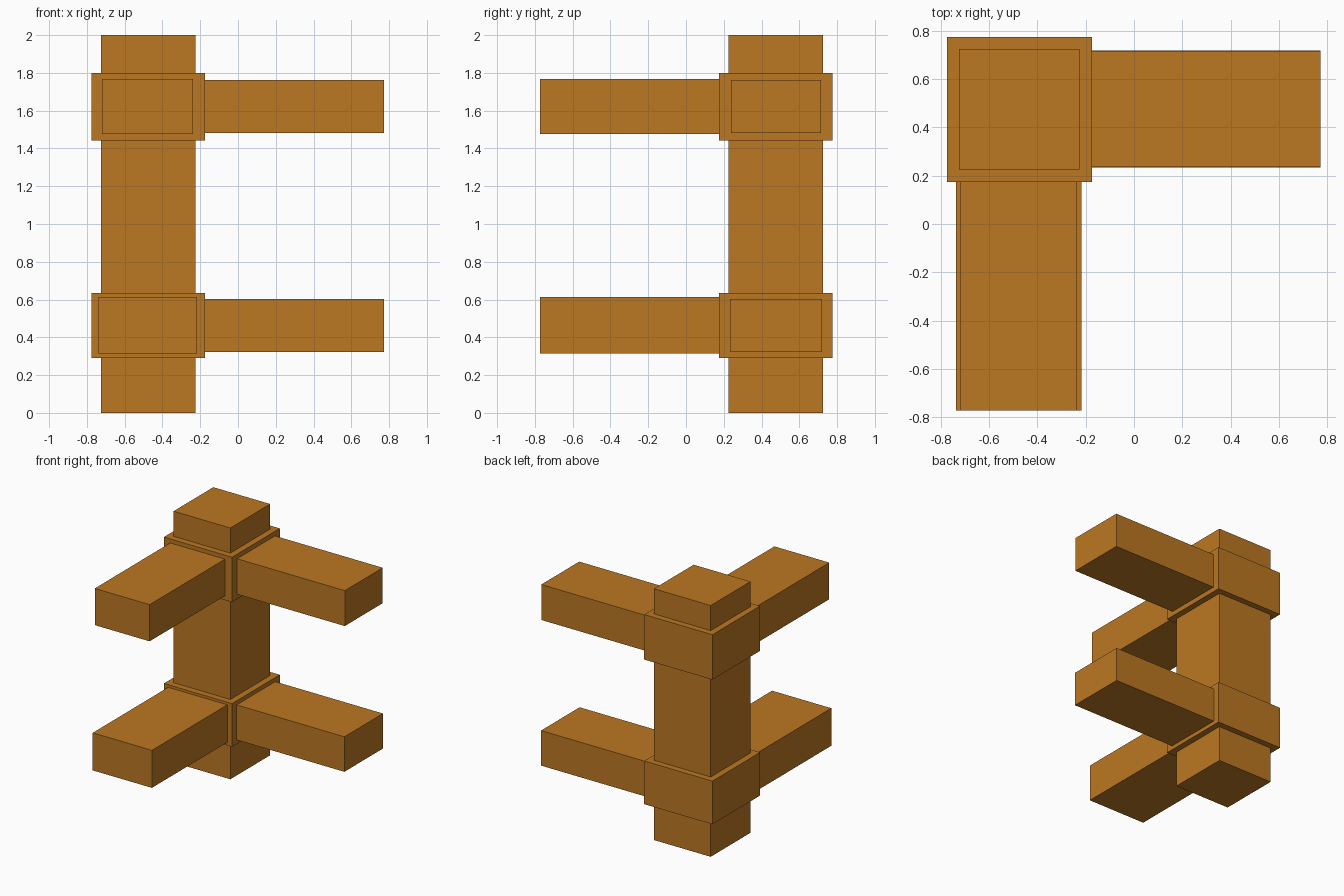
import bpy

if "Cube" in bpy.data.objects:
    bpy.data.objects.remove(bpy.data.objects["Cube"])

wood = bpy.data.materials.new("warm_brown_wood")
wood.diffuse_color = (0.50, 0.185, 0.016, 1)
wood.use_nodes = True
wood.node_tree.nodes["Principled BSDF"].inputs["Base Color"].default_value = wood.diffuse_color


def box(name, x, y, z):
    """Box from (min, max) ranges on each axis."""
    bpy.ops.mesh.primitive_cube_add(size=1, location=[sum(r) / 2 for r in (x, y, z)])
    ob = bpy.context.object
    ob.name = name
    ob.scale = [r[1] - r[0] for r in (x, y, z)]
    bpy.ops.object.transform_apply(location=False, rotation=False, scale=True)
    ob.data.materials.append(wood)
    return ob


# Upright corner post
box("corner_post", (-0.725, -0.225), (0.225, 0.725), (0, 2))

# Collars around the post, each holding one side rail (+x) and one front rail (-y)
levels = {
    "lower": dict(collar=(0.291, 0.635),
                  side=((0.234, 0.719), (0.323, 0.602)),
                  front=((-0.738, -0.217), (0.315, 0.614))),
    "upper": dict(collar=(1.442, 1.80),
                  side=((0.239, 0.716), (1.481, 1.763)),
                  front=((-0.72, -0.237), (1.476, 1.768))),
}
for level, d in levels.items():
    box(level + "_collar", (-0.775, -0.175), (0.175, 0.775), d["collar"])
    box(level + "_side_rail", (-0.225, 0.773), *d["side"])
    box(level + "_front_rail", d["front"][0], (-0.773, 0.225), d["front"][1])
